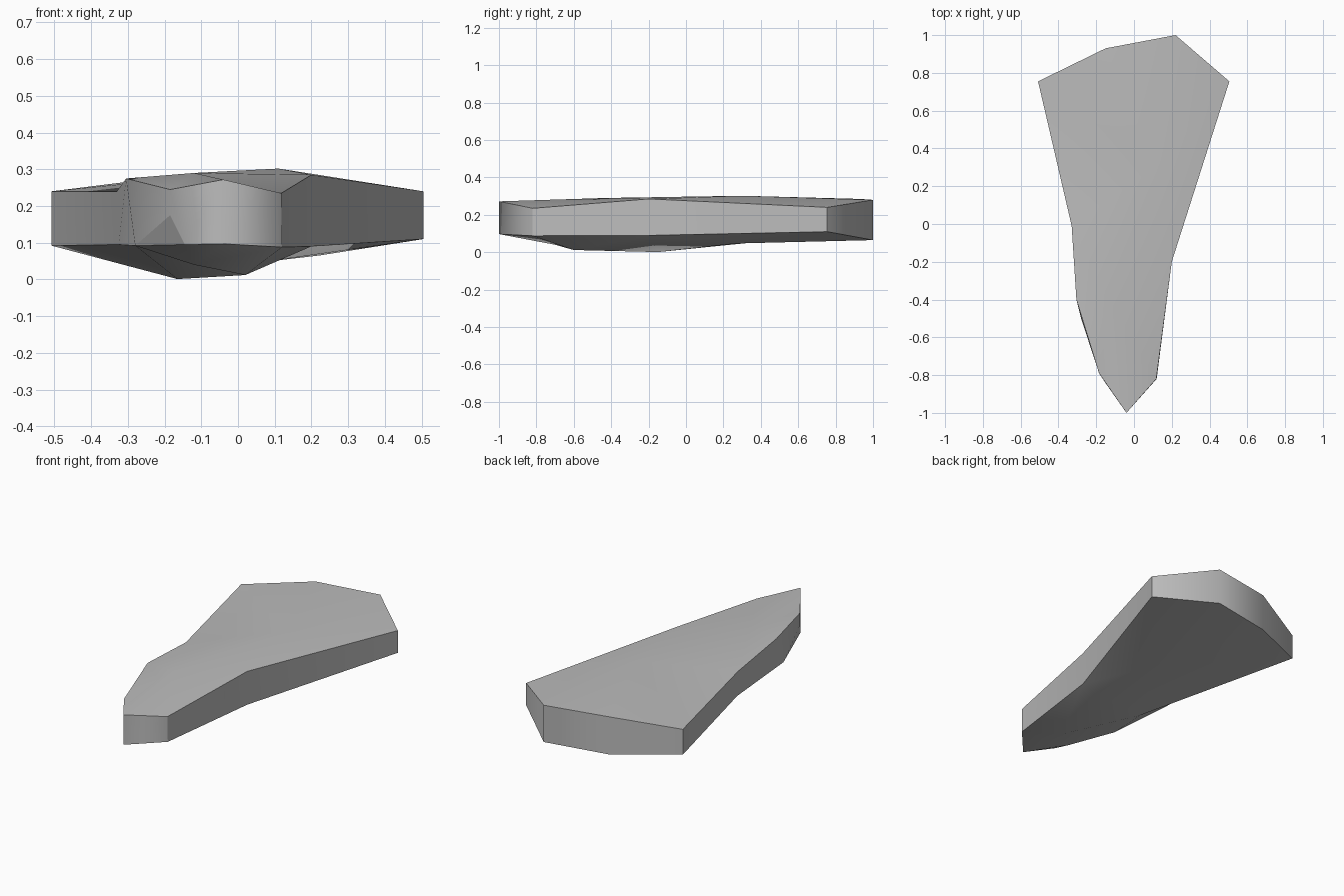
import bpy, bmesh

if "Cube" in bpy.data.objects:
    bpy.data.objects.remove(bpy.data.objects["Cube"])

# Rim corners, anticlockwise from the front tip: x, y, top height
TOP = [(-.04, -1, .272), (.118, -.82, .235), (.2, -.2, .285), (.505, .755, .24),
       (.22, 1, .28), (-.15, .93, .285), (-.508, .755, .24), (-.33, -.01, .24),
       (-.305, -.40, .275), (-.185, -.79, .245)]
# Matching lower rim, with one extra corner under the notch at the end
LOW = [(-.04, -1, .097), (.12, -.82, .088), (.2, -.2, .09), (.505, .755, .11),
       (.22, 1, .065), (-.15, .93, .065), (-.508, .755, .092), (-.325, -.01, .095),
       (-.28, -.5, .092), (-.185, -.79, .175), (-.145, -.85, .095)]

bm = bmesh.new()
top = [bm.verts.new(p) for p in TOP]
low = [bm.verts.new(p) for p in LOW]
n = len(top)

# Sides
for i in range(n - 1):
    bm.faces.new((low[i], low[i + 1], top[i + 1], top[i]))
bm.faces.new((low[9], low[10], low[0], top[0], top[9]))


def cap(rim, inner, tris):
    """Fill a rim using a few inner points; numbers past the rim mean inner points."""
    pts = rim + [bm.verts.new(p) for p in inner]
    for t in tris:
        bm.faces.new([pts[i] for i in t])


# Gently domed upper surface
cap(top, [(-.12, -.43, .29), (.11, .3, .302)],
    [(0, 1, 10), (1, 2, 10), (2, 11, 10), (2, 3, 11), (3, 4, 11), (4, 5, 11),
     (5, 6, 11), (6, 7, 11), (7, 10, 11), (7, 8, 10), (8, 9, 10), (9, 0, 10)])

# Underside with a keel: left keel, front keel, rear keel, chin
cap(low, [(-.165, -.15, .001), (.02, -.6, .012), (.065, .27, .047), (-.12, -.7, .04)],
    [(0, 14, 1), (1, 14, 12), (1, 12, 2), (2, 12, 11), (2, 11, 13), (2, 13, 3),
     (3, 13, 4), (4, 13, 5), (5, 13, 6), (6, 13, 11), (6, 11, 7), (7, 11, 8),
     (8, 11, 12), (8, 12, 14), (8, 14, 10), (8, 10, 9), (10, 14, 0)])

bmesh.ops.recalc_face_normals(bm, faces=bm.faces)

# Smooth surfaces, with crisp rims and a few crisp upright corners
for f in bm.faces:
    f.smooth = True
rims = set(top), set(low)
for e in bm.edges:
    a, b = e.verts
    ring = any(a in r and b in r for r in rims)
    corner = any(top[i] in e.verts and low[i] in e.verts for i in (1, 3, 6))
    e.smooth = not (ring or corner)

mesh = bpy.data.meshes.new("rock_slab")
bm.to_mesh(mesh)
bm.free()
rock = bpy.data.objects.new("rock_slab", mesh)
bpy.context.collection.objects.link(rock)

grey = bpy.data.materials.new("stone grey")
grey.diffuse_color = (.5, .5, .5, 1)
grey.use_nodes = True
grey.node_tree.nodes["Principled BSDF"].inputs["Base Color"].default_value = grey.diffuse_color
mesh.materials.append(grey)
